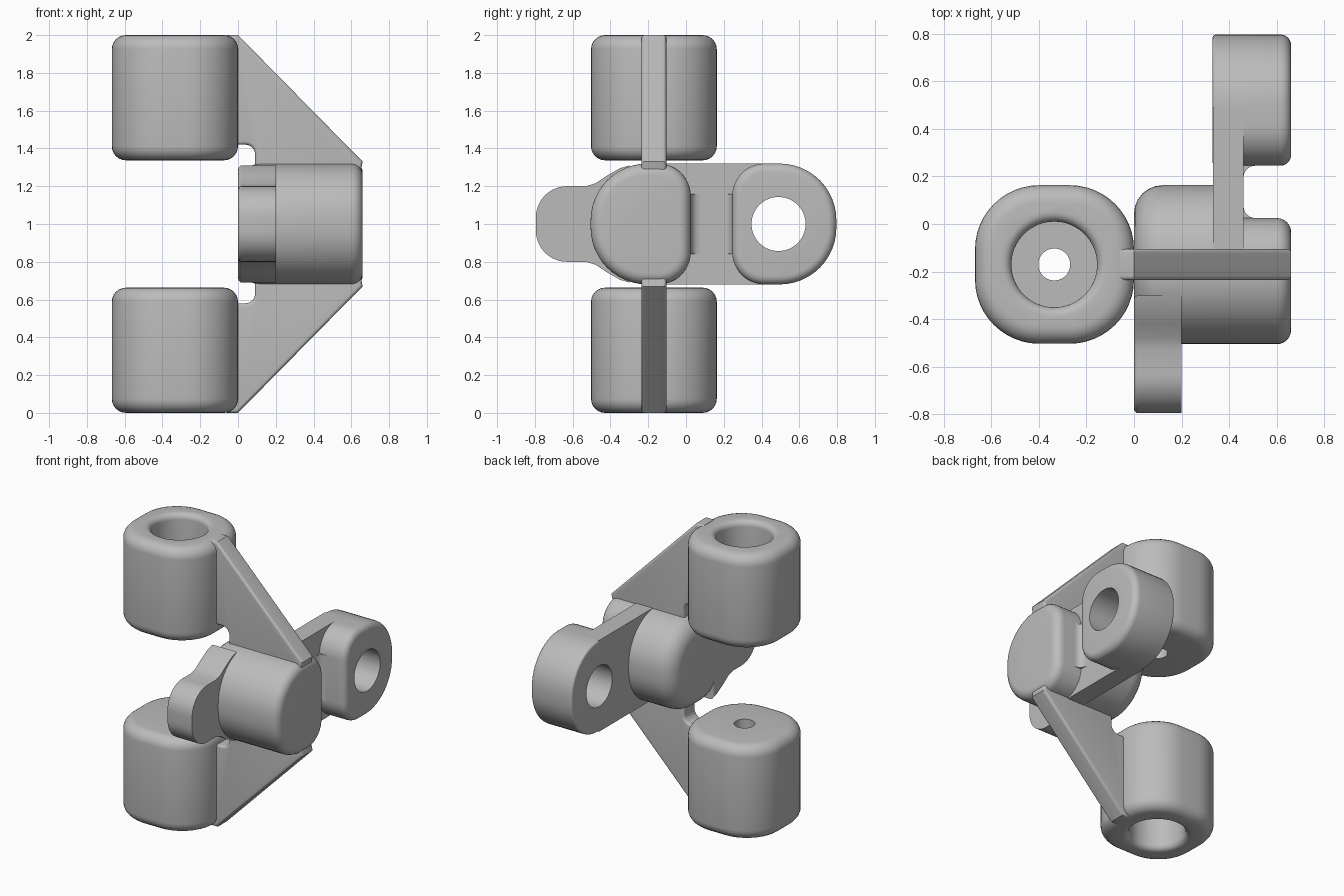
import bpy
import bmesh
from math import sin, cos, radians, tau
from mathutils import Matrix

if "Cube" in bpy.data.objects:
    bpy.data.objects.remove(bpy.data.objects["Cube"])

# One cast metal grey for every part
grey = bpy.data.materials.new("cast_grey")
grey.use_nodes = True
grey.diffuse_color = (0.5, 0.5, 0.5, 1)
bsdf = next(n for n in grey.node_tree.nodes if n.type == "BSDF_PRINCIPLED")
bsdf.inputs["Base Color"].default_value = grey.diffuse_color

# Each frame turns local (u, v, w) into world axes; w is the extrusion axis
FRAMES = {
    "X": lambda u, v, w: (w, u, v),
    "Y": lambda u, v, w: (v, w, u),
    "Z": lambda u, v, w: (u, v, w),
}
MID_Y, MID_Z = -0.17, 1.0
CUP_X = -0.335


def arc(cu, cv, r, start, end, steps=12):
    angles = [radians(start + (end - start) * i / steps) for i in range(steps + 1)]
    return [(cu + r * cos(a), cv + r * sin(a)) for a in angles]


def rounded(u0, u1, v0, v1, r0, r1):
    """Rounded rectangle with corner radius r0 on the u0 side, r1 on the u1 side."""
    return (arc(u1 - r1, v1 - r1, r1, 0, 90) + arc(u0 + r0, v1 - r0, r0, 90, 180)
            + arc(u0 + r0, v0 + r0, r0, 180, 270) + arc(u1 - r1, v0 + r1, r1, 270, 360))


def finish(name, bm, axis):
    bmesh.ops.remove_doubles(bm, verts=bm.verts, dist=0.0001)
    for v in bm.verts:
        v.co = FRAMES[axis](*v.co)
    bmesh.ops.recalc_face_normals(bm, faces=bm.faces)
    mesh = bpy.data.meshes.new(name)
    bm.to_mesh(mesh)
    bm.free()
    mesh.materials.append(grey)
    obj = bpy.data.objects.new(name, mesh)
    bpy.context.collection.objects.link(obj)
    return obj


def prism(name, outline, w0, w1, axis, low=0, high=0):
    """Extrude an outline and round the edges of its low and high ends."""
    bm = bmesh.new()
    base = bm.faces.new([bm.verts.new((u, v, w0)) for u, v in outline])
    top = bmesh.ops.extrude_face_region(bm, geom=[base], use_keep_orig=True)["geom"]
    for v in top:
        if isinstance(v, bmesh.types.BMVert):
            v.co.z = w1
    bmesh.ops.remove_doubles(bm, verts=bm.verts, dist=0.0001)
    for w, size in ((w0, low), (w1, high)):
        if size:
            edges = [e for e in bm.edges if all(abs(v.co.z - w) < 1e-5 for v in e.verts)]
            bmesh.ops.bevel(bm, geom=edges, offset=size, segments=6, profile=0.5,
                            affect="EDGES", clamp_overlap=False)
    return finish(name, bm, axis)


def lathe(name, profile, cu, cv, axis, sides=64):
    """Closed solid turned from (radius, height) points."""
    bm = bmesh.new()
    rings = [[bm.verts.new((cu + r * cos(tau * i / sides), cv + r * sin(tau * i / sides), h))
              for i in range(sides)] for r, h in profile]
    for a, b in zip(rings, rings[1:]):
        for i in range(sides):
            j = (i + 1) % sides
            bm.faces.new((a[i], a[j], b[j], b[i]))
    bm.faces.new(rings[0])
    bm.faces.new(rings[-1])
    return finish(name, bm, axis)


def cut(objects, cutter):
    cutter.hide_render = True
    for obj in objects:
        mod = obj.modifiers.new("hole", "BOOLEAN")
        mod.operation, mod.solver, mod.object = "DIFFERENCE", "EXACT", cutter
        graph = bpy.context.evaluated_depsgraph_get()
        mesh = bpy.data.meshes.new_from_object(obj.evaluated_get(graph))
        obj.modifiers.clear()
        obj.data = mesh
    bpy.data.objects.remove(cutter)


def lip(r, end, size):
    """Profile points of a rounded hole mouth opening toward +w."""
    curve = [(r + size - size * cos(a), end - size + size * sin(a))
             for a in (radians(15 * i) for i in range(7))]
    return curve + [(r + size, end + 0.1)]


def mirror_below(obj, name):
    twin = obj.copy()
    twin.data = obj.data.copy()
    twin.name = name
    twin.data.transform(Matrix.Translation((0, 0, 2 * MID_Z)) @ Matrix.Scale(-1, 4, (0, 0, 1)))
    twin.data.flip_normals()
    bpy.context.collection.objects.link(twin)
    return twin


parts = []

# Upper cup with a deep bore and a small floor hole
cup = prism("upper_cup", rounded(-0.668, 0, MID_Y - 0.333, MID_Y + 0.333, 0.27, 0.27),
            1.337, 2.0, "Z", 0.075, 0.075)
cut([cup], lathe("bore", [(0.18, 1.48)] + lip(0.18, 2.0, 0.04), CUP_X, MID_Y, "Z"))
cut([cup], lathe("floor_hole", [(0.067, 1.2), (0.067, 1.6)], CUP_X, MID_Y, "Z"))

# Triangular web from cup to hub
web_outline = [(2.0, -0.06), (2.0, 0.0), (1.33, 0.66), (1.26, 0.645), (1.26, 0.09)]
web_outline += arc(1.37, 0.04, 0.05, 90, 0, 6) + [(1.42, -0.06)]
web = prism("upper_web", web_outline, MID_Y - 0.066, MID_Y + 0.066, "Y", 0.018, 0.018)
parts += [cup, web, mirror_below(cup, "lower_cup"), mirror_below(web, "lower_web")]

# Central hub: a rounded inner body and a flat-backed outer body
hub_inner = prism("hub_inner", rounded(-0.503, 0.163, 0.68, 1.32, 0.3, 0.3),
                  0, 0.46, "X", low=0.12)
hub_outer = prism("hub_outer", rounded(-0.505, 0.025, 0.68, 1.32, 0.3, 0.17),
                  0.2, 0.66, "X", high=0.06)

# Rear arm with end boss
arm = prism("rear_arm", [(MID_Y, 0.68), (0.49, 0.68), (0.49, 1.32), (MID_Y, 1.32)],
            0.331, 0.46, "X")
boss = prism("rear_boss", rounded(0.245, 0.796, 0.68, 1.32, 0.17, 0.3),
             0.33, 0.66, "X", 0.015, 0.045)
cut([hub_inner, hub_outer, arm],
    lathe("hub_bore", [(0.11, -0.2)] + lip(0.11, 0.66, 0.025), MID_Y - 0.003, MID_Z, "X"))
cut([arm, boss], lathe("boss_bore", [(0.143, 0.1), (0.143, 0.9)], 0.49, MID_Z, "X"))

# Rounded inner corners of the gap between hub and boss
near = prism("gap_fillet_hub", [(0.45, 0.01), (0.51, 0.01)] + arc(0.51, 0.075, 0.05, 270, 180, 6)
             + [(0.45, 0.075)], 0.84, 1.16, "Z")
far = prism("gap_fillet_boss", [(0.45, 0.26), (0.45, 0.195)] + arc(0.51, 0.195, 0.05, 180, 90, 6)
            + [(0.51, 0.26)], 0.84, 1.16, "Z")

# Front ear flaring into the hub
half = [(-0.3, 0.31), (-0.35, 0.295), (-0.42, 0.255), (-0.48, 0.215), (-0.53, 0.2)]
half += arc(-0.63, 0.035, 0.165, 90, 180)
ear_outline = [(y, MID_Z + z) for y, z in half] + [(y, MID_Z - z) for y, z in reversed(half)]
ear = prism("front_ear", ear_outline, 0, 0.2, "X", low=0.02)
cut([ear], lathe("ear_bore", [(0.11, -0.2), (0.11, 0.4)], -0.648, MID_Z, "X"))
parts += [hub_inner, hub_outer, arm, boss, near, far, ear]

# Smooth curved surfaces, keep hard edges
bpy.ops.object.select_all(action="DESELECT")
for obj in parts:
    obj.select_set(True)
bpy.context.view_layer.objects.active = parts[0]
bpy.ops.object.shade_smooth_by_angle(angle=radians(32))
